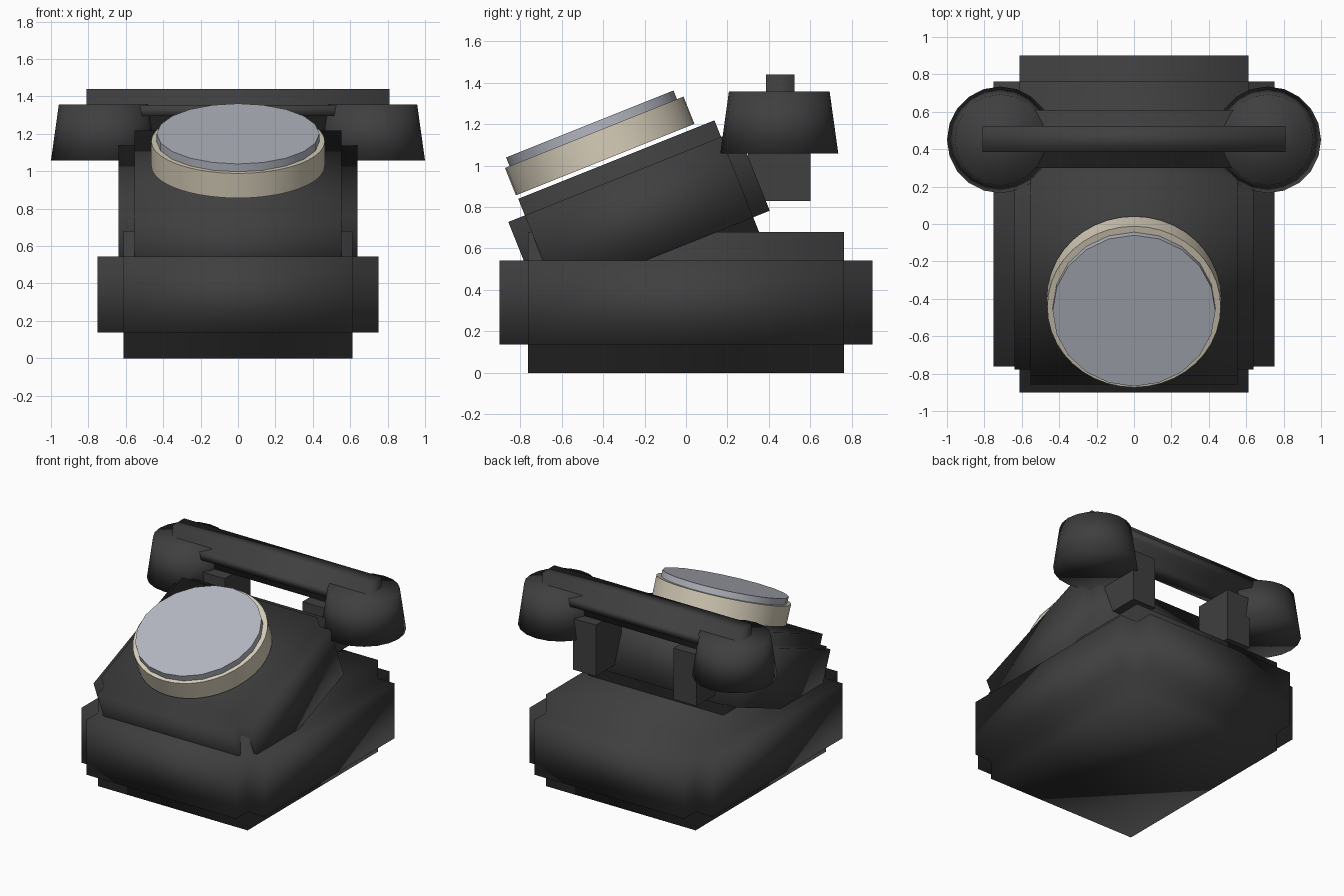
import bpy, bmesh, math
from mathutils import Vector, Matrix

cube = bpy.data.objects.get("Cube")
if cube:
    bpy.data.objects.remove(cube, do_unlink=True)


def material(name, rgb):
    m = bpy.data.materials.new(name)
    m.use_nodes = True
    m.diffuse_color = (*rgb, 1)
    bsdf = m.node_tree.nodes["Principled BSDF"]
    bsdf.inputs["Base Color"].default_value = (*rgb, 1)
    bsdf.inputs["Roughness"].default_value = 0.6
    return m


BLACK = material("black_plastic", (0.05, 0.05, 0.05))
CREAM = material("cream_ring", (0.68, 0.62, 0.49))
GREY = material("pale_grey_dial", (0.46, 0.48, 0.54))


def finish(name, bm, mat, matrix=Matrix(), smooth=True, angle=None):
    bmesh.ops.recalc_face_normals(bm, faces=bm.faces)
    mesh = bpy.data.meshes.new(name)
    bm.to_mesh(mesh)
    bm.free()
    mesh.materials.append(mat)
    for p in mesh.polygons:
        p.use_smooth = smooth
    ob = bpy.data.objects.new(name, mesh)
    ob.matrix_world = matrix
    bpy.context.collection.objects.link(ob)
    if angle:
        bpy.ops.object.select_all(action="DESELECT")
        ob.select_set(True)
        bpy.context.view_layer.objects.active = ob
        bpy.ops.object.shade_smooth_by_angle(angle=math.radians(angle))
    return ob


def box(name, size, matrix, step=0.0):
    """Box of full outer size; a step cuts a square notch along every edge."""
    bm = bmesh.new()
    core = Vector(size) - Vector((2 * step,) * 3)
    bmesh.ops.create_cube(bm, size=1, matrix=Matrix.Diagonal((*core, 1)))
    if step:
        bm.normal_update()
        caps = bmesh.ops.extrude_discrete_faces(bm, faces=bm.faces[:])["faces"]
        for f in caps:
            f.normal_update()
            bmesh.ops.translate(bm, verts=f.verts, vec=f.normal * step)
    return finish(name, bm, BLACK, matrix, smooth=step > 0)


def drum(name, r_low, r_high, height, sides, mat, matrix, angle=None):
    bm = bmesh.new()
    bmesh.ops.create_cone(bm, cap_ends=True, segments=sides, radius1=r_low,
                          radius2=r_high, depth=height)
    return finish(name, bm, mat, matrix, angle=angle)


place = Matrix.Translation

# Base and sloping upper body
box("base", (1.5, 1.8, 0.68), place((0, 0, 0.34)), 0.137)
tilt = Matrix.Rotation(math.atan(0.4), 4, "X")
box("upper_body", (1.28, 1.192, 0.59), tilt @ place((0, 0.07, 0.785)), 0.086)

# Dial floating just above the slope
drum("dial_ring", 0.464, 0.464, 0.142, 40, CREAM, tilt @ place((0, 0.02, 1.171)), 40)
drum("dial_face", 0.435, 0.435, 0.05, 20, GREY, tilt @ place((0, 0.015, 1.262)), 40)

# Handset
box("handset_grip", (1.79, 0.31, 0.23), place((0, 0.455, 1.325)), 0.086)
for side, s in (("left", 1), ("right", -1)):
    drum(side + "_handset_cup", 0.285, 0.243, 0.3, 20, BLACK,
         place((s * 0.715, 0.45, 1.207)))
    # Cradle prongs behind the body
    box(side + "_cradle_prong", (0.19, 0.3, 0.38), place((s * 0.413, 0.45, 1.02)))
